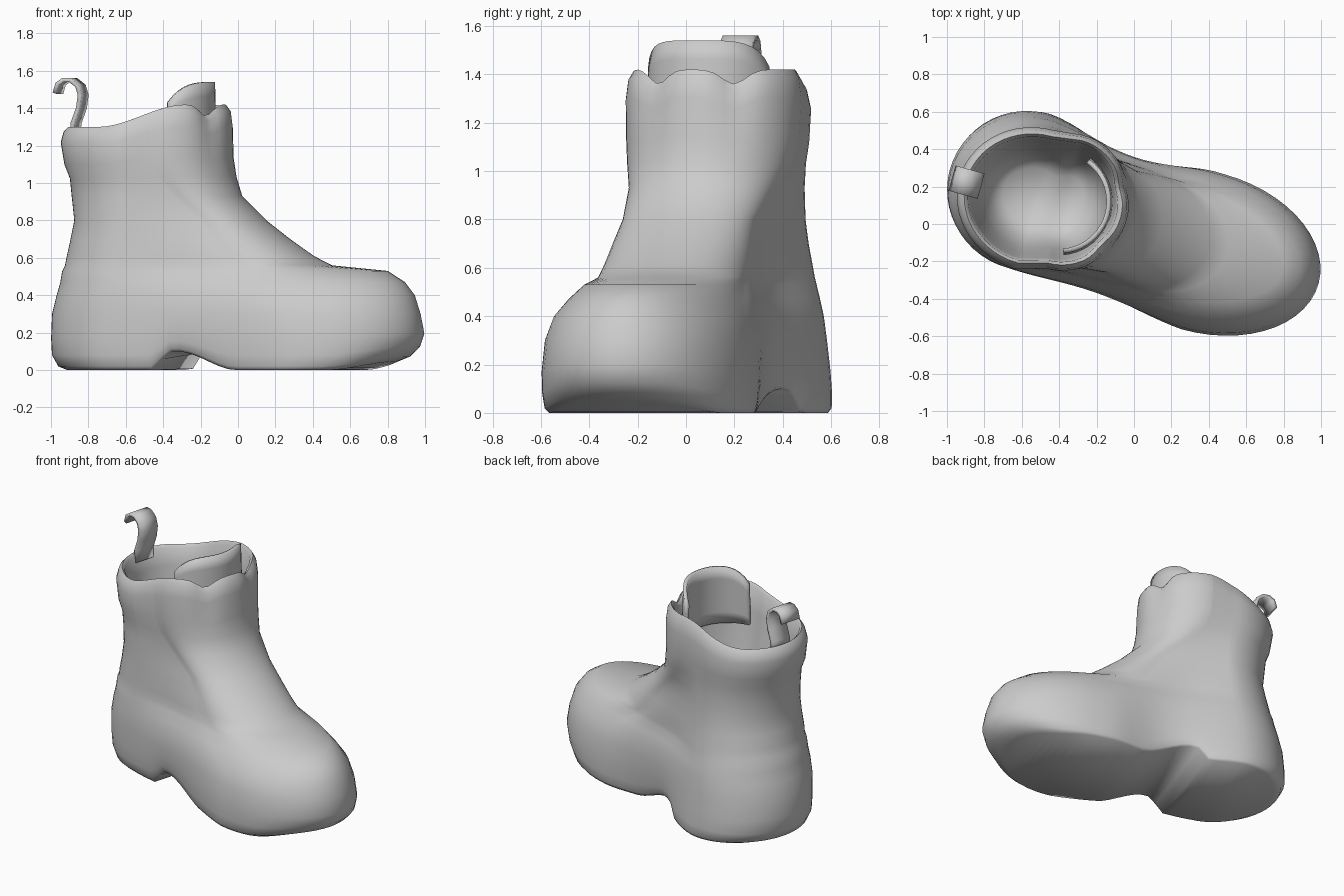
import bpy, bmesh
from math import sin, cos, pi, exp, atan2, radians

old = bpy.data.objects.get("Cube")
if old:
    bpy.data.objects.remove(old, do_unlink=True)

grey = bpy.data.materials.new("light_grey")
grey.use_nodes = True
shade = (0.6, 0.6, 0.6, 1)
grey.diffuse_color = shade
grey.node_tree.nodes["Principled BSDF"].inputs["Base Color"].default_value = shade

TURN = -0.27          # direction the toe points, in radians from +x
ARC, SIDE = 26, 18    # segments in each rounded end and along each flank


def finish(name, bm, angle=50):
    bmesh.ops.recalc_face_normals(bm, faces=bm.faces)
    mesh = bpy.data.meshes.new(name)
    bm.to_mesh(mesh)
    bm.free()
    mesh.materials.append(grey)
    obj = bpy.data.objects.new(name, mesh)
    bpy.context.collection.objects.link(obj)
    bpy.ops.object.select_all(action="DESELECT")
    obj.select_set(True)
    bpy.context.view_layer.objects.active = obj
    bpy.ops.object.shade_smooth_by_angle(angle=radians(angle))
    return obj


def smooth(value, low, high):
    t = min(max((value - low) / (high - low), 0), 1)
    return t * t * (3 - 2 * t)


def end_point(cx, cy, length, width, a):
    """Point on an ellipse whose long axis follows the boot."""
    u, v = length * cos(a), width * sin(a)
    return cx + u * cos(TURN) - v * sin(TURN), cy + u * sin(TURN) + v * cos(TURN)


def place(x, y, z):
    """Lift the sole at arch and toe, and shape the rim of the collar."""
    u = x * cos(TURN) + y * sin(TURN)
    low = max(0, 1 - z / 0.3)
    arch = smooth(u, -0.37, -0.28) * (1 - smooth(u, -0.24, 0.1))
    z += low * (0.1 * arch + 0.06 * smooth(u, 0.6, 1))
    if z > 1:
        dx, dy = x + 0.45, y - 0.13
        phi = atan2(dy, dx) - TURN
        notch = exp(-((abs(phi) - 0.45) / 0.18) ** 2)
        rim = 1.3 + 0.12 * smooth(x, -0.75, -0.28) - 0.06 * notch
        pinch = 1 - 0.04 * notch * smooth(z, 1.1, 1.25)
        x, y = dx * pinch - 0.45, dy * pinch + 0.13
        z = 1 + (z - 1) * (rim - 1) / 0.36
    return x, y, z


def ring(z, hx, hl, hw, tx, tl, tw):
    """Outline with a rounded heel end, a rounded toe end and two flanks."""
    hy = 0.19 - 0.06 * min(z / 0.8, 1)
    ty = -0.015 - 0.362 * tx
    toe = [end_point(tx, ty, tl, tw, -pi / 2 + pi * i / ARC) for i in range(ARC + 1)]
    heel = [end_point(hx, hy, hl, hw, pi / 2 + pi * i / ARC) for i in range(ARC + 1)]
    waist = max(0, 1 - z / 0.7)

    def flank(a, b, inward):
        pts = []
        for i in range(1, SIDE):
            t = i / SIDE
            bend = inward * waist * sin(pi * t) ** 2
            pts.append((a[0] + (b[0] - a[0]) * t, a[1] + (b[1] - a[1]) * t + bend))
        return pts

    pts = toe + flank(toe[-1], heel[0], -0.1) + heel + flank(heel[-1], toe[0], 0.05)
    return [place(x, y, z) for x, y in pts]


# Boot shell: height, heel (x, length, half width), toe (x, length, half width)
OUTER = [
    (0, -.55, .36, .4, .36, .49, .415),
    (.02, -.56, .4, .415, .37, .56, .425),
    (.08, -.57, .425, .42, .37, .615, .43),
    (.17, -.57, .43, .42, .37, .64, .43),
    (.3, -.57, .425, .415, .36, .63, .42),
    (.4, -.56, .41, .41, .33, .63, .39),
    (.47, -.55, .4, .4, .25, .66, .35),
    (.53, -.55, .39, .39, .15, .67, .315),
    (.56, -.54, .385, .385, .08, .43, .31),
    (.61, -.54, .375, .38, .04, .37, .305),
    (.7, -.53, .365, .37, -.02, .3, .295),
    (.8, -.52, .355, .365, -.1, .25, .285),
    (.93, -.52, .37, .36, -.25, .27, .315),
    (1.03, -.52, .38, .365, -.33, .32, .35),
    (1.12, -.53, .4, .378, -.36, .335, .365),
    (1.26, -.53, .42, .385, -.37, .345, .37),
    (1.33, -.53, .405, .37, -.37, .335, .36),
    (1.36, -.53, .38, .35, -.37, .31, .34),
]
# Tapering lining: height and how far it sits inside the rim
LINING = [(1.34, .015), (1.2, .03), (1, .055), (.8, .085), (.65, .125), (.55, .2)]
profile = OUTER + [(z, -.53, .375 - d, .35 - d, -.37, .3 - d, .34 - d) for z, d in LINING]

bm = bmesh.new()
loops = [[bm.verts.new(p) for p in ring(*row)] for row in profile]
count = len(loops[0])
for a, b in zip(loops, loops[1:]):
    for i in range(count):
        j = (i + 1) % count
        bm.faces.new((a[i], a[j], b[j], b[i]))
# Close the sole and the insole with strips running across the boot
for loop in (loops[0], loops[-1]):
    mid = ARC // 2
    half = count // 2
    left = [loop[(mid + i) % count] for i in range(half + 1)]
    right = [loop[(mid - i) % count] for i in range(half + 1)]
    for i in range(half):
        quad = dict.fromkeys((left[i], left[i + 1], right[i + 1], right[i]))
        bm.faces.new(list(quad))
finish("boot_shell", bm, 75)


def sheet(name, rows, thickness):
    """Thin curved panel through rows of points."""
    bm = bmesh.new()
    grid = [[bm.verts.new(p) for p in row] for row in rows]
    for a, b in zip(grid, grid[1:]):
        for i in range(len(a) - 1):
            bm.faces.new((a[i], a[i + 1], b[i + 1], b[i]))
    obj = finish(name, bm)
    wall = obj.modifiers.new("thickness", "SOLIDIFY")
    wall.thickness = thickness
    wall.offset = 0


# Tongue standing up inside the front of the collar
rows = []
for i in range(21):
    t = i / 10 - 1
    a = TURN + 1.22 * t
    top = 1.54 - 0.11 * t ** 4
    row = []
    for k in range(6):
        z = 1.15 + (top - 1.15) * k / 5
        r = 0.265 + 0.01 * (1 - k / 5)
        row.append((-0.4 + r * cos(a), 0.12 + r * sin(a), z))
    rows.append(row)
sheet("tongue", rows, 0.025)

# Hooked pull strap at the back of the collar
path = [(-.87, 1.24), (-.865, 1.32), (-.835, 1.4), (-.825, 1.47), (-.84, 1.52),
        (-.88, 1.55), (-.92, 1.55), (-.95, 1.53), (-.965, 1.48)]
rows = []
for x, z in path:
    u = x + 0.9
    rows.append([(-0.9 + u * cos(TURN) - v * sin(TURN),
                  0.225 + u * sin(TURN) + v * cos(TURN), z) for v in (-.07, 0, .07)])
sheet("pull_strap", rows, 0.022)
